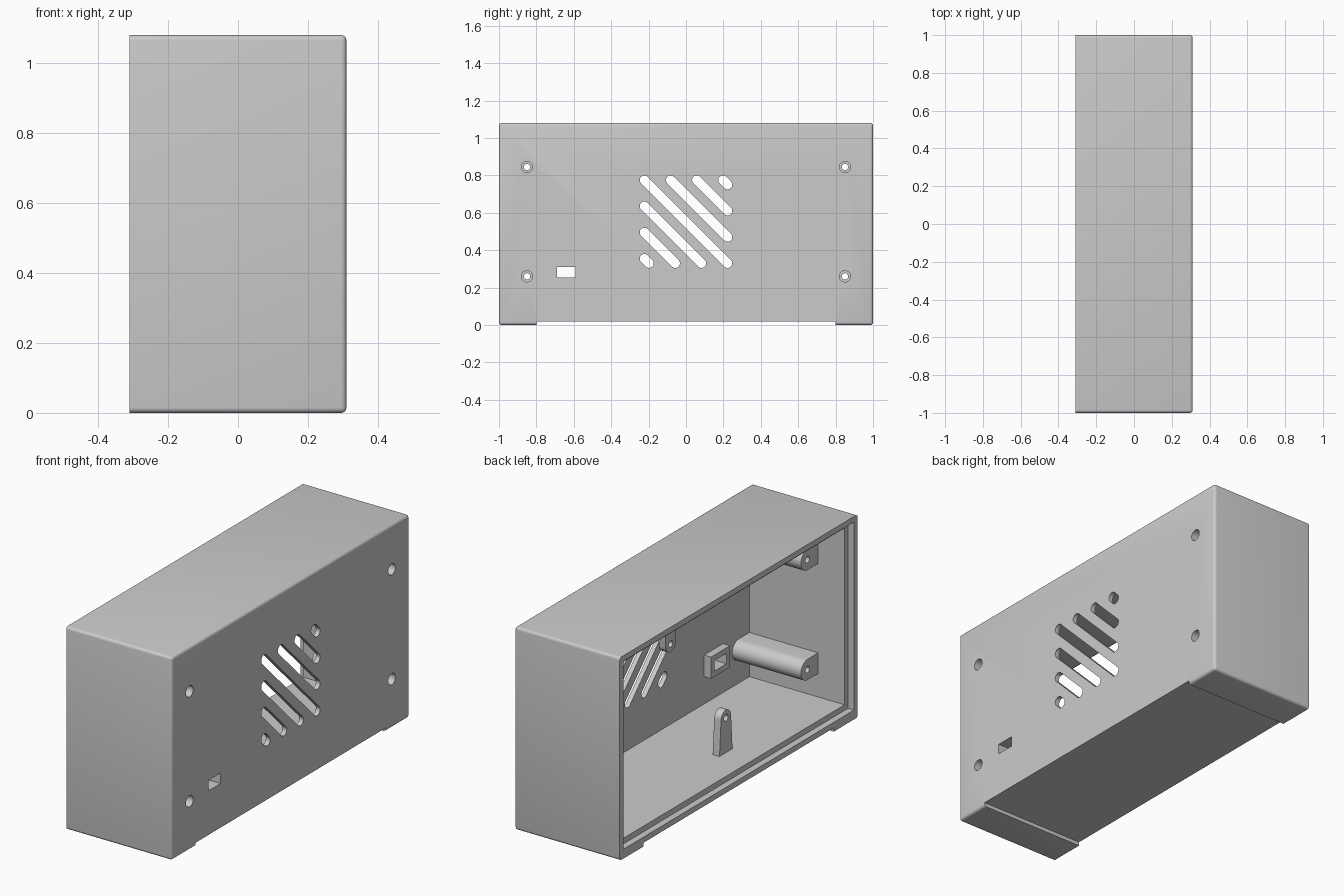
import bpy, bmesh, math

if "Cube" in bpy.data.objects:
    bpy.data.objects.remove(bpy.data.objects["Cube"])

grey = bpy.data.materials.new("plain_grey")
grey.use_nodes = True
COLOUR = (0.6, 0.6, 0.6, 1)
grey.diffuse_color = COLOUR
grey.node_tree.nodes["Principled BSDF"].inputs["Base Color"].default_value = COLOUR


def prism(name, outline, x0, x1, bevel=0):
    """Extrude a closed (y, z) outline along x; bevel all but the open-side edges."""
    bm = bmesh.new()
    face = bm.faces.new([bm.verts.new((x0, y, z)) for y, z in outline])
    moved = bmesh.ops.extrude_face_region(bm, geom=[face], use_keep_orig=True)["geom"]
    for v in moved:
        if isinstance(v, bmesh.types.BMVert):
            v.co.x = x1
    bmesh.ops.recalc_face_normals(bm, faces=bm.faces)
    if bevel:
        edges = [e for e in bm.edges if any(v.co.x > x0 + 1e-4 for v in e.verts)]
        bmesh.ops.bevel(bm, geom=edges, offset=bevel, segments=4, profile=0.5,
                        affect='EDGES', clamp_overlap=True)
    mesh = bpy.data.meshes.new(name)
    bm.to_mesh(mesh)
    bm.free()
    mesh.materials.append(grey)
    ob = bpy.data.objects.new(name, mesh)
    bpy.context.collection.objects.link(ob)
    return ob


def rect(y0, y1, z0, z1):
    return [(y0, z0), (y1, z0), (y1, z1), (y0, z1)]


def arc(y, z, r, start, sweep, n):
    return [(y + r * math.cos(start + sweep * i / n), z + r * math.sin(start + sweep * i / n))
            for i in range(n + 1)]


def circle(y, z, r, n=32):
    return arc(y, z, r, 0, 2 * math.pi, n)[:-1]


def slot(y0, z0, y1, z1, r):
    a = math.atan2(z1 - z0, y1 - y0)
    return (arc(y1, z1, r, a - math.pi / 2, math.pi, 10)
            + arc(y0, z0, r, a + math.pi / 2, math.pi, 10))


def cut(target, outline, x0, x1):
    cutter = prism("cutter", outline, x0, x1)
    cutter.hide_render = True
    mod = target.modifiers.new("cut", 'BOOLEAN')
    mod.operation, mod.solver, mod.object = 'DIFFERENCE', 'EXACT', cutter
    bpy.context.view_layer.objects.active = target
    bpy.ops.object.modifier_apply(modifier=mod.name)
    bpy.data.objects.remove(cutter)


BACK, FACE, INNER, MOUNT = -0.31, 0.31, 0.285, -0.12
parts = []

# Case shell: rounded box, foot notch, lid recess and cavity
case = prism("case_shell", rect(-1, 1, 0, 1.08), BACK, FACE, 0.015)
cut(case, rect(-0.8, 0.8, -0.1, 0.02), -1, 1)
cut(case, rect(-0.94, 0.94, 0.08, 1.02), -1, INNER)
cut(case, rect(-0.97, 0.97, 0.05, 1.05), -1, BACK + 0.035)
parts.append(case)

# Diagonal vent slots clipped to a square
low, high, side, step = 0.33, 0.775, 0.2225, 0.14
for k in range(-3, 4):
    shift = abs(k) * step
    if k >= 0:
        ends = (-side + shift, high, side, low + shift)
    else:
        ends = (-side, high - shift, side - shift, low)
    cut(case, slot(*ends, 0.025), 0.2, 0.4)

# Screw posts: half-round towards the inside, joined to the end walls
for side_name, s in (("front", -1), ("back", 1)):
    for level, z in (("lower", 0.26), ("upper", 0.845)):
        y, r = 0.85 * s, 0.055
        start = -math.pi / 2 if s < 0 else math.pi / 2
        outline = arc(y, z, r, start, math.pi, 16) + [(0.945 * s, z - s * r * -1 * -1),
                                                      (0.945 * s, z + s * r)]
        outline[-2:] = [(0.945 * s, z - s * r), (0.945 * s, z + s * r)]
        post = prism(f"{side_name}_{level}_screw_post", outline, MOUNT, INNER + 0.005)
        for ob in (case, post):
            cut(ob, circle(y, z, 0.03), 0.0, 0.4)
        cut(post, circle(y, z, 0.017), -0.3, 0.1)
        parts.append(post)

# Tapered mounting tabs on the floor and the ceiling
for name, y, z, base, d in (("floor_tab", -0.165, 0.265, 0.075, 1),
                            ("ceiling_tab", 0.3, 0.835, 1.025, -1)):
    outline = arc(y, z, 0.042, 0, math.pi * d, 16) + [(y - 0.055, base), (y + 0.055, base)]
    tab = prism(name, outline, MOUNT, MOUNT + 0.04)
    cut(tab, circle(y, z, 0.017), -0.3, 0.1)
    parts.append(tab)

# Socket frame around the port opening
frame = prism("port_frame", rect(-0.72, -0.56, 0.225, 0.34), INNER - 0.04, INNER + 0.005)
for ob in (case, frame):
    cut(ob, rect(-0.69, -0.59, 0.255, 0.31), 0.2, 0.4)
parts.append(frame)

bpy.ops.object.select_all(action='DESELECT')
for ob in parts:
    ob.select_set(True)
bpy.context.view_layer.objects.active = case
bpy.ops.object.shade_smooth_by_angle(angle=math.radians(30))
